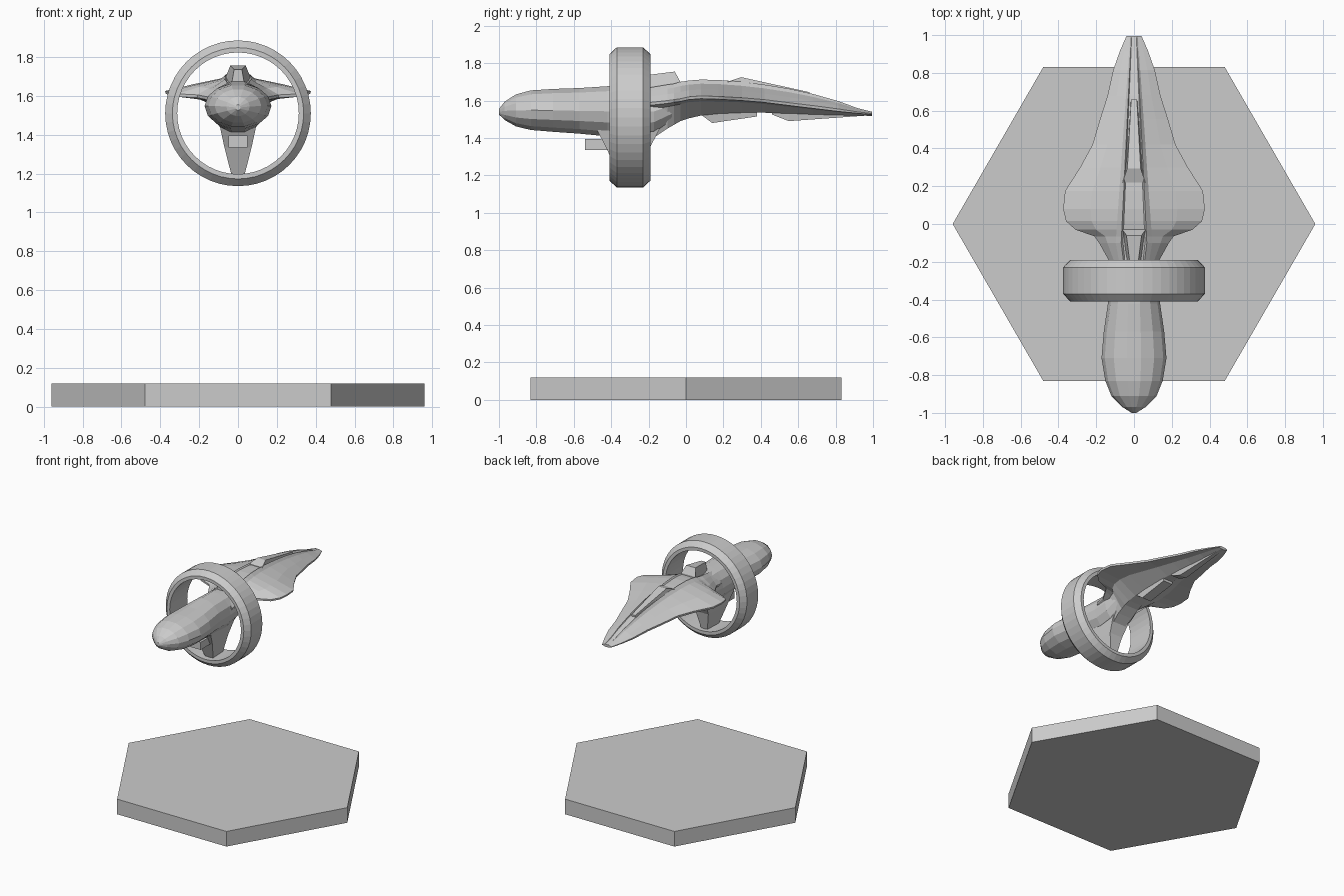
import bpy
import bmesh
from math import cos, sin, pi

if "Cube" in bpy.data.objects:
    bpy.data.objects.remove(bpy.data.objects["Cube"], do_unlink=True)

GREY = (0.6, 0.6, 0.6, 1.0)
grey = bpy.data.materials.new("plain grey")
grey.use_nodes = True
grey.diffuse_color = GREY
grey.node_tree.nodes["Principled BSDF"].inputs["Base Color"].default_value = GREY


def loft(name, rings, closed=False):
    """Skin a list of equal-length cross-sections; cap the ends unless closed."""
    bm = bmesh.new()
    rows = [[bm.verts.new(p) for p in ring] for ring in rings]
    pairs = list(zip(rows, rows[1:]))
    if closed:
        pairs.append((rows[-1], rows[0]))
    else:
        bm.faces.new(rows[0])
        bm.faces.new(rows[-1])
    count = len(rows[0])
    for a, b in pairs:
        for i in range(count):
            j = (i + 1) % count
            bm.faces.new((a[i], a[j], b[j], b[i]))
    bmesh.ops.recalc_face_normals(bm, faces=bm.faces)
    mesh = bpy.data.meshes.new(name)
    bm.to_mesh(mesh)
    bm.free()
    mesh.materials.append(grey)
    obj = bpy.data.objects.new(name, mesh)
    bpy.context.collection.objects.link(obj)
    return obj


def wedge(name, sections):
    """Symmetric tapered block: y, lower half width, lower z, upper half width, upper z."""
    return loft(name, [[(-a, y, low), (a, y, low), (b, y, high), (-b, y, high)]
                       for y, a, low, b, high in sections])


# Hexagonal stand
loft("stand", [[(0.96 * cos(k * pi / 3), 0.96 * sin(k * pi / 3), z)
                for k in range(6)] for z in (0, 0.12)])

# Ring around the hull, chamfered on its outer edges
ring_profile = [(0.313, -0.41), (0.338, -0.41), (0.375, -0.37),
                (0.375, -0.23), (0.338, -0.19), (0.313, -0.19)]
SEGMENTS = 48
loft("ring", [[(r * cos(2 * pi * k / SEGMENTS), y, 1.51 + r * sin(2 * pi * k / SEGMENTS))
               for r, y in ring_profile] for k in range(SEGMENTS)], closed=True)

# Rounded forward hull: y, half width, bottom z, top z
nose_stations = [(-1.0, 0.012, 1.525, 1.555), (-0.97, 0.06, 1.495, 1.595),
                 (-0.91, 0.12, 1.46, 1.635), (-0.83, 0.152, 1.44, 1.657),
                 (-0.71, 0.172, 1.43, 1.665), (-0.57, 0.16, 1.42, 1.67),
                 (-0.42, 0.138, 1.405, 1.68), (-0.28, 0.13, 1.39, 1.68),
                 (-0.17, 0.13, 1.41, 1.675), (-0.02, 0.11, 1.51, 1.67)]
SIDES = 14
loft("forward_hull", [[(w * cos(2 * pi * k / SIDES), y,
                        (low + high) / 2 + (high - low) / 2 * sin(2 * pi * k / SIDES))
                       for k in range(SIDES)] for y, w, low, high in nose_stations])

# Winged tail hull: y, half span, edge z, belly z, spine z
wing_stations = [(-0.26, 0.13, 1.58, 1.39, 1.66), (-0.19, 0.135, 1.59, 1.39, 1.67),
                 (-0.1, 0.185, 1.60, 1.45, 1.685), (-0.065, 0.21, 1.605, 1.47, 1.69),
                 (-0.03, 0.31, 1.61, 1.49, 1.70), (0.015, 0.36, 1.62, 1.505, 1.707),
                 (0.08, 0.375, 1.625, 1.52, 1.712), (0.175, 0.365, 1.622, 1.53, 1.71),
                 (0.3, 0.285, 1.615, 1.535, 1.70), (0.42, 0.22, 1.605, 1.535, 1.685),
                 (0.555, 0.18, 1.588, 1.53, 1.663), (0.68, 0.14, 1.573, 1.525, 1.635),
                 (0.815, 0.11, 1.555, 1.522, 1.597), (0.915, 0.075, 1.54, 1.52, 1.56),
                 (0.995, 0.04, 1.53, 1.518, 1.54)]


def wing_section(y, span, edge, belly, top):
    spine = min(0.09 - 0.07 * y, span * 0.6)
    drop = top - edge
    lip = min(0.015, (edge - belly) * 0.4)
    half = [(spine * 0.6, top - drop * 0.12), (spine * 0.7, top),
            (spine, top - drop * 0.25),
            (spine + (span - spine) * 0.5, edge + drop * 0.4),
            (span, edge), (span * 0.99, edge - lip),
            (spine + (span - spine) * 0.4, edge - lip - (edge - belly) * 0.12),
            (spine * 0.65, belly)]
    return [(x, y, z) for x, z in half] + [(-x, y, z) for x, z in reversed(half)]


loft("winged_tail", [wing_section(*s) for s in wing_stations])

# Dorsal fin just behind the ring, and the long raised scoop
wedge("dorsal_fin", [(-0.22, 0.04, 1.62, 0.02, 1.735), (-0.06, 0.065, 1.62, 0.04, 1.755),
                     (-0.03, 0.07, 1.62, 0.062, 1.70)])
wedge("dorsal_scoop", [(0.22, 0.06, 1.66, 0.06, 1.70), (0.295, 0.055, 1.65, 0.035, 1.725),
                       (0.66, 0.02, 1.60, 0.015, 1.645)])

# Keel blocks under the tail
wedge("front_keel", [(0.08, 0.05, 1.525, 0.06, 1.58), (0.14, 0.04, 1.48, 0.06, 1.58),
                     (0.38, 0.04, 1.515, 0.05, 1.58)])
wedge("rear_keel", [(0.46, 0.035, 1.525, 0.04, 1.56), (0.55, 0.03, 1.49, 0.04, 1.56),
                    (0.97, 0.012, 1.52, 0.015, 1.53)])

# Pylon joining hull and ring, with its forward intake
loft("pylon", [[(-w, front, z), (w, front, z), (w * 0.8, back, z), (-w * 0.8, back, z)]
               for w, front, back, z in [(0.033, -0.36, -0.23, 1.19),
                                         (0.07, -0.42, -0.2, 1.335),
                                         (0.095, -0.48, -0.14, 1.45)]])
wedge("intake", [(-0.54, 0.05, 1.335, 0.05, 1.395), (-0.36, 0.05, 1.335, 0.05, 1.395)])
